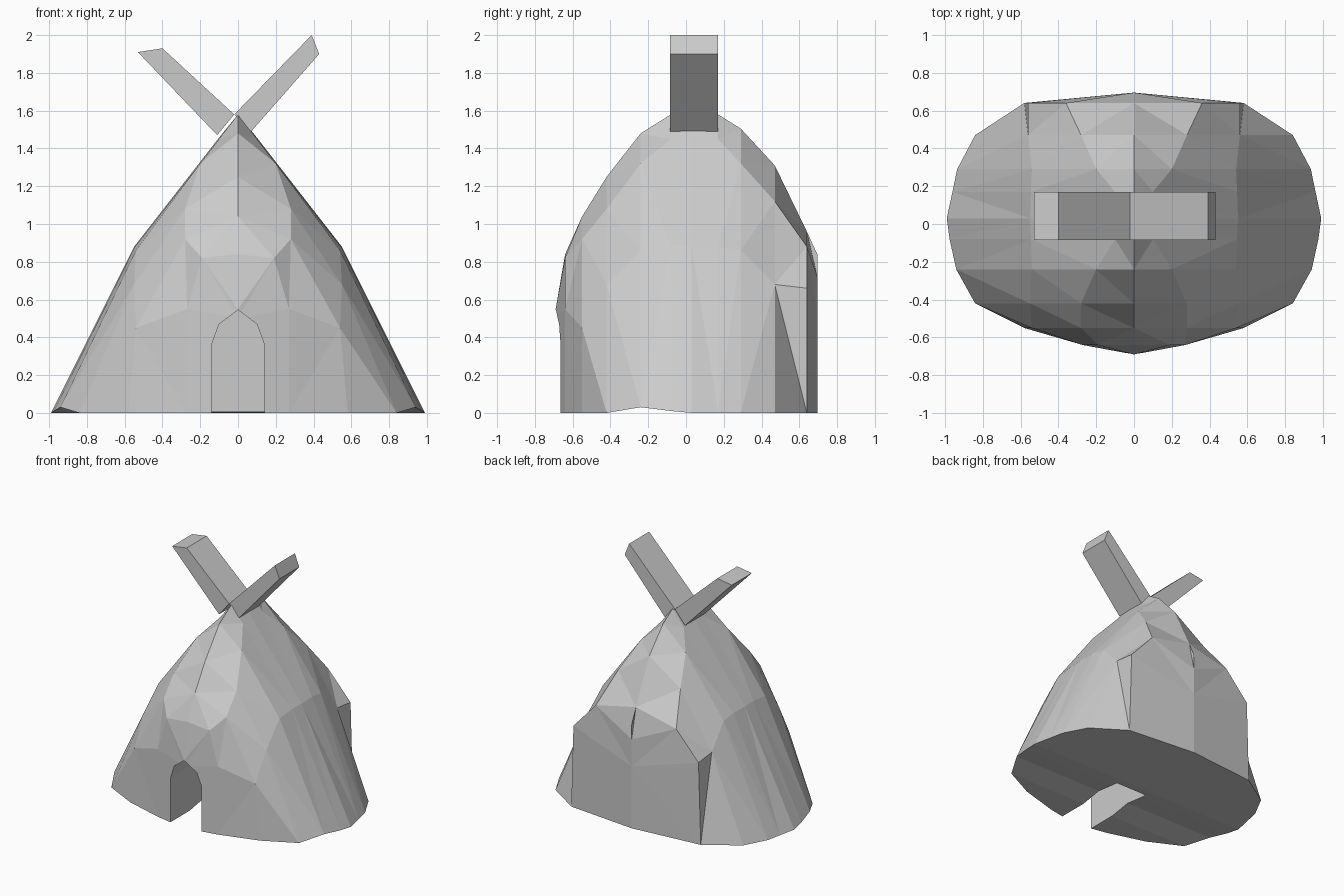
import bpy, bmesh

if "Cube" in bpy.data.objects:
    bpy.data.objects.remove(bpy.data.objects["Cube"])


def finish(name, bm):
    bmesh.ops.recalc_face_normals(bm, faces=bm.faces)
    mesh = bpy.data.meshes.new(name)
    bm.to_mesh(mesh)
    bm.free()
    obj = bpy.data.objects.new(name, mesh)
    bpy.context.collection.objects.link(obj)
    return obj


def prism(name, outline, y0, y1):
    """Extrude an xz outline along y."""
    bm = bmesh.new()
    a = [bm.verts.new((x, y0, z)) for x, z in outline]
    b = [bm.verts.new((x, y1, z)) for x, z in outline]
    bm.faces.new(a)
    bm.faces.new(b[::-1])
    for i in range(len(a)):
        j = (i + 1) % len(a)
        bm.faces.new((a[i], b[i], b[j], a[j]))
    return finish(name, bm)


def loft(name, slices):
    """Skin mirrored xz half-profiles placed along y."""
    bm = bmesh.new()
    cache = {}

    def vert(x, y, z):
        key = (round(x, 4), y, round(z, 4))
        if key not in cache:
            cache[key] = bm.verts.new(key)
        return cache[key]

    rings = []
    for y, half in slices:
        full = half + [(-x, z) for x, z in half[-2::-1]]
        rings.append([vert(x, y, z) for x, z in full])
    for r, s in zip(rings, rings[1:]):
        n = len(r)
        for i in range(n):
            j = (i + 1) % n
            corners = list(dict.fromkeys((r[i], r[j], s[j], s[i])))
            if len(corners) > 2 and not bm.faces.get(corners):
                bm.faces.new(corners)
    bmesh.ops.triangulate(bm, faces=bm.faces, quad_method='SHORT_EDGE')
    return finish(name, bm)


# Tent cover: half-profiles from base to ridge, front to back
tent = loft("tent_cover", [
    (-0.69, [(0, 0), (0, 0.40), (0, 0.50), (0, 0.55)]),
    (-0.64, [(0.27, 0), (0.27, 0.55), (0.19, 0.82), (0, 0.84)]),
    (-0.55, [(0.58, 0), (0.54, 0.45), (0.28, 0.92), (0, 1.04)]),
    (-0.42, [(0.84, 0), (0.55, 0.68), (0.28, 1.08), (0, 1.25)]),
    (-0.24, [(0.94, 0.03), (0.54, 0.86), (0.20, 1.32), (0, 1.48)]),
    (-0.08, [(0.975, 0.01), (0.545, 0.88), (0.10, 1.45), (0, 1.58)]),
    (0.03, [(0.99, 0), (0.55, 0.88), (0.09, 1.47), (0, 1.58)]),
    (0.17, [(0.96, 0), (0.545, 0.88), (0.10, 1.45), (0, 1.58)]),
    (0.29, [(0.935, 0), (0.54, 0.86), (0.20, 1.32), (0, 1.505)]),
    (0.47, [(0.84, 0), (0.56, 0.68), (0.28, 1.12), (0, 1.31)]),
    (0.64, [(0.58, 0), (0.56, 0.66), (0.36, 0.88), (0, 0.96)]),
    (0.695, [(0, 0), (0, 0.50), (0, 0.72), (0, 0.84)]),
])

# Doorway notch with a pointed top
door = [(0.14, -0.1), (0.14, 0.36), (0.10, 0.47), (0, 0.545),
        (-0.10, 0.47), (-0.14, 0.36), (-0.14, -0.1)]
cutter = prism("door_cutter", door, -0.9, -0.03)
cutter.hide_render = True
cut = tent.modifiers.new("doorway", 'BOOLEAN')
cut.operation = 'DIFFERENCE'
cut.solver = 'EXACT'
cut.object = cutter
bpy.context.view_layer.objects.active = tent
bpy.ops.object.modifier_apply(modifier=cut.name)
bpy.data.objects.remove(cutter)

# Crossed poles sticking out of the ridge
prism("right_pole", [(0.39, 2.0), (0.43, 1.9), (0.07, 1.49), (-0.02, 1.58)],
      -0.085, 0.17)
prism("left_pole", [(-0.53, 1.91), (-0.40, 1.93), (-0.02, 1.58), (-0.11, 1.47)],
      -0.085, 0.17)
